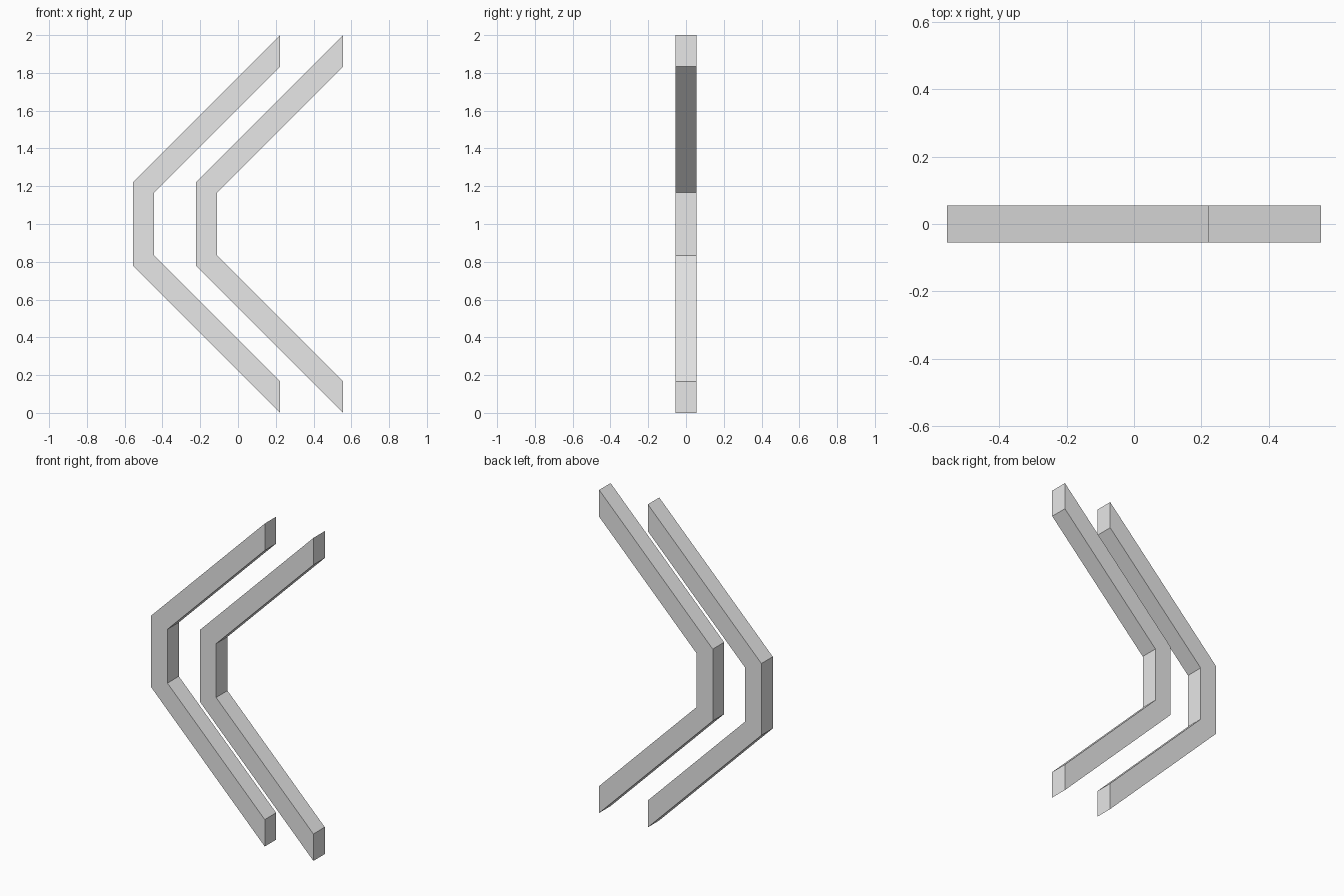
import bpy
import bmesh

cube = bpy.data.objects.get("Cube")
if cube:
    bpy.data.objects.remove(cube, do_unlink=True)

grey = bpy.data.materials.new("light grey")
grey.use_nodes = True
colour = (0.8, 0.8, 0.8, 1)
grey.diffuse_color = colour
grey.node_tree.nodes["Principled BSDF"].inputs["Base Color"].default_value = colour

U = 1 / 18          # half the bar thickness
MID = 1.0           # height of the mirror line

# Upper half of the bracket: outer and inner (x, height above the mirror line)
OUTER = [(4 * U, 18 * U), (-10 * U, 4 * U)]
INNER = [(-8 * U, 3 * U), (4 * U, 15 * U)]


def bracket(name, shift):
    """Angled bracket profile, mirrored top to bottom and extruded in depth."""
    def lower(points):
        return [(x, -z) for x, z in reversed(points)]

    profile = OUTER + lower(OUTER) + lower(INNER) + INNER
    bm = bmesh.new()
    verts = [bm.verts.new((x + shift, -U, MID + z)) for x, z in profile]
    face = bm.faces.new(verts)
    result = bmesh.ops.extrude_face_region(bm, geom=[face])
    moved = [g for g in result["geom"] if isinstance(g, bmesh.types.BMVert)]
    bmesh.ops.translate(bm, vec=(0, 2 * U, 0), verts=moved)
    bmesh.ops.recalc_face_normals(bm, faces=bm.faces)
    mesh = bpy.data.meshes.new(name)
    bm.to_mesh(mesh)
    bm.free()
    mesh.materials.append(grey)
    bpy.context.collection.objects.link(bpy.data.objects.new(name, mesh))


# Two identical brackets side by side
bracket("right_bracket", 0)
bracket("left_bracket", 6 * U)
